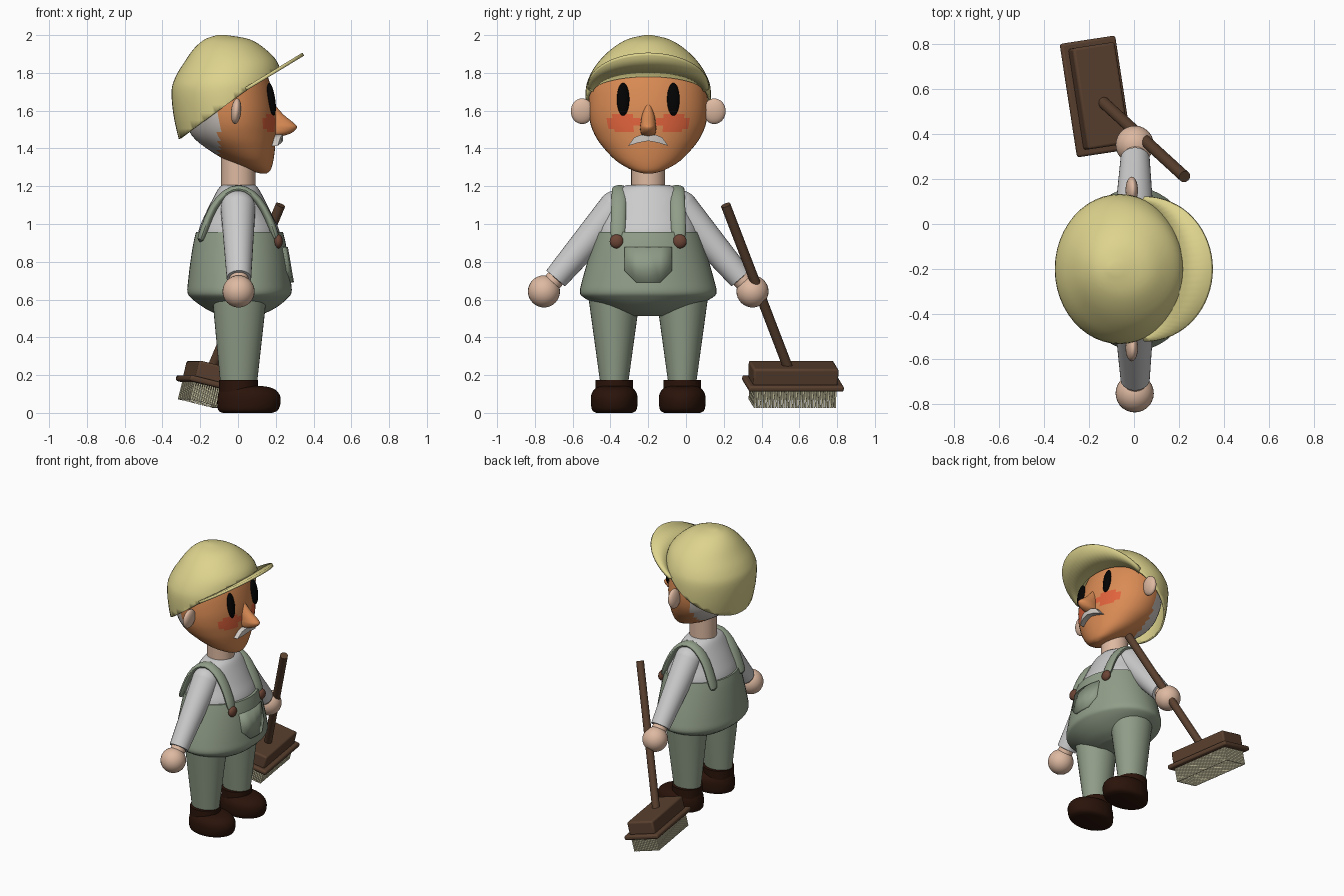
import bpy, bmesh
from math import sin, cos, pi, radians
from mathutils import Matrix, Vector

if "Cube" in bpy.data.objects:
    bpy.data.objects.remove(bpy.data.objects["Cube"])

CY = -0.2  # the figure's middle; it faces +x


def mat(name, hexcol):
    m = bpy.data.materials.new(name)
    c = [(int(hexcol[i:i + 2], 16) / 255) ** 2.2 for i in (0, 2, 4)]
    m.diffuse_color = (*c, 1)
    m.use_nodes = True
    m.node_tree.nodes["Principled BSDF"].inputs["Base Color"].default_value = m.diffuse_color
    return m


YELLOW, FACE, SKIN = mat("yellow", "DCD28C"), mat("face", "D98A55"), mat("skin", "DDB8A0")
GREEN, BOOT, WOOD = mat("green", "8F9C87"), mat("boot", "2E1A12"), mat("wood", "5A4232")
BUTTON, STRAW, BLACK = mat("button", "6B4638"), mat("straw", "CFC9A6"), mat("black", "0A0A0A")
HAIR, BLUSH = mat("hair", "CFC8C2"), mat("blush", "E0633F")


def finish(bm, name, m=None):
    bmesh.ops.recalc_face_normals(bm, faces=bm.faces)
    me = bpy.data.meshes.new(name)
    bm.to_mesh(me)
    bm.free()
    ob = bpy.data.objects.new(name, me)
    bpy.context.collection.objects.link(ob)
    if m:
        me.materials.append(m)
    return ob


def loft(name, rings, m=None, cy=CY, n=36, sub=4, cap_bottom=True):
    """Stack of ellipses (z, xmin, xmax, half_y), smoothly interpolated."""
    R = [Vector(r) for r in rings]
    fine = []
    for i in range(len(R) - 1):
        a, b, c, d = R[max(i - 1, 0)], R[i], R[i + 1], R[min(i + 2, len(R) - 1)]
        for k in range(sub):
            t = k / sub
            fine.append(0.5 * (2 * b + (c - a) * t + (2 * a - 5 * b + 4 * c - d) * t * t
                               + (3 * b - a - 3 * c + d) * t ** 3))
    fine.append(R[-1])
    bm = bmesh.new()
    loops = []
    for z, x0, x1, h in fine:
        loops.append([bm.verts.new(((x0 + x1) / 2 + (x1 - x0) / 2 * cos(2 * pi * j / n),
                                    cy + h * sin(2 * pi * j / n), z)) for j in range(n)])
    for a, b in zip(loops, loops[1:]):
        for j in range(n):
            bm.faces.new((a[j], a[(j + 1) % n], b[(j + 1) % n], b[j]))
    if cap_bottom:
        bm.faces.new(loops[0])
    bm.faces.new(loops[-1])
    return finish(bm, name, m)


def ball(name, c, r, m=None, tilt=0):
    bm = bmesh.new()
    bmesh.ops.create_uvsphere(bm, u_segments=28, v_segments=16, radius=1)
    bm.transform(Matrix.Translation(c) @ Matrix.Rotation(tilt, 4, 'Y') @ Matrix.Diagonal((*r, 1)))
    return finish(bm, name, m)


def rod(name, a, b, ra, rb, m=None):
    a, b = Vector(a), Vector(b)
    bm = bmesh.new()
    bmesh.ops.create_cone(bm, cap_ends=True, segments=28, radius1=ra, radius2=rb, depth=(b - a).length)
    q = (b - a).to_track_quat('Z', 'Y').to_matrix().to_4x4()
    bm.transform(Matrix.Translation((a + b) / 2) @ q)
    return finish(bm, name, m)


def solidify(ob, t, off=-1):
    s = ob.modifiers.new("thickness", 'SOLIDIFY')
    s.thickness, s.offset = t, off


# Head, with hair at the back and blushed cheeks
head = loft("head", [(1.267, .12, .15, .02), (1.285, .06, .172, .085), (1.335, -.06, .187, .17),
                     (1.41, -.18, .197, .242), (1.47, -.245, .2, .282), (1.54, -.275, .2, .308),
                     (1.63, -.295, .195, .316), (1.75, -.3, .168, .3), (1.85, -.25, .12, .23),
                     (1.94, -.16, .02, .1)], FACE, n=48)
head.data.materials.append(HAIR)
head.data.materials.append(BLUSH)
for p in head.data.polygons:
    x, y, z = p.center
    if x < -.1:
        p.material_index = 1
    elif x > .03 and ((abs(y - CY) - .135) / .08) ** 2 + ((z - 1.535) / .05) ** 2 < 1:
        p.material_index = 2
loft("nose", [(1.64, .16, .188, .012), (1.58, .14, .24, .032), (1.535, .14, .295, .04),
              (1.51, .14, .312, .043), (1.48, .14, .28, .038), (1.462, .14, .22, .02)], FACE, n=24)
loft("neck", [(1.17, -.09, .092, .09), (1.4, -.09, .092, .09)], SKIN, sub=1)

# Moustache
half = [(0, 1.465), (.037, 1.473), (.074, 1.458), (.106, 1.414), (.053, 1.43), (0, 1.44)]
bm = bmesh.new()
for s in (-1, 1):
    front, back = [[bm.verts.new((x - 2.5 * y * y, CY + s * y, z)) for y, z in half] for x in (.238, .16)]
    for L in (front, back):
        bm.faces.new((L[0], L[1], L[4], L[5]))
        bm.faces.new((L[1], L[2], L[4]))
        bm.faces.new((L[2], L[3], L[4]))
    for i in range(5):
        bm.faces.new((front[i], front[i + 1], back[i + 1], back[i]))
bmesh.ops.remove_doubles(bm, verts=bm.verts, dist=1e-4)
finish(bm, "moustache", HAIR)

# Cap: dome cut on a slope, plus peak
cap = loft("cap_dome", [(1.38, -.295, .2, .3), (1.55, -.337, .22, .327), (1.7, -.352, .227, .332),
                        (1.78, -.33, .227, .312), (1.86, -.282, .207, .262), (1.93, -.232, .14, .19),
                        (1.978, -.175, .06, .11), (2.0, -.11, -.06, .02)], YELLOW, n=48, cap_bottom=False)
bm = bmesh.new()
bm.from_mesh(cap.data)
bmesh.ops.bisect_plane(bm, geom=bm.verts[:] + bm.edges[:] + bm.faces[:], plane_co=(0, 0, 1.675),
                       plane_no=(-.72, 0, 1), clear_inner=True)
bm.to_mesh(cap.data)
bm.free()
solidify(cap, .012)
bm = bmesh.new()
rows = []
for i in range(33):
    a = -pi / 2 + pi * i / 32
    pts = [(.03 + .13 * cos(a), .29 * sin(a)), (.05 + .296 * cos(a), .322 * sin(a))]
    rows.append([bm.verts.new((x, CY + y, 1.69 + .605 * x)) for x, y in pts])
for a, b in zip(rows, rows[1:]):
    bm.faces.new((a[0], a[1], b[1], b[0]))
solidify(finish(bm, "cap_peak", YELLOW), .018, 0)

# Shirt and overalls
loft("shirt", [(.85, -.22, .23, .27), (.96, -.21, .22, .268), (1.05, -.175, .18, .235),
               (1.14, -.13, .135, .205), (1.185, -.105, .11, .165), (1.207, -.085, .09, .11)])
loft("overalls", [(.512, -.07, .09, .11), (.535, -.14, .16, .19), (.57, -.2, .22, .265),
                  (.61, -.25, .265, .34), (.64, -.268, .284, .362), (.7, -.264, .28, .35),
                  (.8, -.252, .268, .322), (.9, -.236, .252, .292), (.958, -.222, .238, .274)], GREEN, n=48)

# Chest pocket
bm = bmesh.new()
cols = []
for y, zb in ((-.122, .75), (-.063, .69), (0, .69), (.063, .69), (.122, .75)):
    cols.append([bm.verts.new((.268 - .17 * (z - .75) - 1.5 * y * y + .005, CY + y, z)) for z in (.876, zb)])
for a, b in zip(cols, cols[1:]):
    bm.faces.new((a[0], a[1], b[1], b[0]))
solidify(finish(bm, "chest_pocket", GREEN), .026, 0)

# Mirrored parts
STRAP = [(-.205, .9), (-.175, .98), (-.135, 1.09), (-.065, 1.17), (.005, 1.196),
         (.075, 1.165), (.137, 1.09), (.185, .98), (.205, .91)]
for s, side in ((-1, "right"), (1, "left")):
    ball(f"{side}_eye", (.177, CY + s * .133, 1.66), (.02, .033, .088), BLACK, -.15)
    ball(f"{side}_ear", (-.01, CY + s * .35, 1.597), (.027, .06, .068), SKIN, .1)
    ball(f"{side}_button", (.213, CY + s * .167, .908), (.024, .037, .037), BUTTON)
    # strap: flattened tube swept over the shoulder
    bm = bmesh.new()
    loops = []
    for i, (x, z) in enumerate(STRAP):
        a, b = STRAP[max(i - 1, 0)], STRAP[min(i + 1, len(STRAP) - 1)]
        nrm = Vector((a[1] - b[1], 0, b[0] - a[0])).normalized()
        yc = CY + s * (.15 + .012 * abs(i - 4) / 4)
        loops.append([bm.verts.new(Vector((x, yc + .042 * cos(t), z)) + nrm * .022 * sin(t))
                      for t in [2 * pi * k / 12 for k in range(12)]])
    for a, b in zip(loops, loops[1:]):
        for k in range(12):
            bm.faces.new((a[k], a[(k + 1) % 12], b[(k + 1) % 12], b[k]))
    bm.faces.new(loops[0])
    bm.faces.new(loops[-1])
    ob = finish(bm, f"{side}_strap", GREEN)
    ob.modifiers.new("smooth", 'SUBSURF').levels = 1
    # arm
    sh, wr, hand = (0, CY + s * .172, 1.085), (.005, CY + s * .49, .712), (.003, CY + s * .552, .643)
    ball(f"{side}_shoulder", sh, (.092, .092, .092))
    rod(f"{side}_sleeve", sh, wr, .092, .065)
    rod(f"{side}_wrist", wr, hand, .05, .05, SKIN)
    ball(f"{side}_hand", hand, (.085, .085, .085), SKIN)
    # leg and boot
    cy = CY + s * .18
    loft(f"{side}_trouser_leg", [(.15, -.093, .1, .073), (.6, -.135, .15, .135)], GREEN, cy, sub=1)
    loft(f"{side}_boot_cuff", [(.06, -.1, .105, .1), (.175, -.1, .105, .1)], BOOT, cy, sub=1)
    loft(f"{side}_boot", [(0, -.08, .18, .095), (.015, -.105, .212, .117), (.06, -.11, .226, .124),
                          (.1, -.105, .218, .12), (.13, -.095, .185, .1), (.142, -.07, .13, .07)], BOOT, cy)

# Broom
rod("broom_handle", (.225, .21, 1.1), (-.145, .548, .22), .026, .026, WOOD)
M = Matrix.Translation((-.165, .567, .17)) @ Matrix.Rotation(radians(8.7), 4, 'Z') @ Matrix.Rotation(radians(14), 4, 'Y')


def box(bm, c, size):
    bmesh.ops.create_cube(bm, size=1, matrix=M @ Matrix.Translation(c) @ Matrix.Diagonal((*size, 1)))


for name, c, size in (("broom_flange", (0, 0, -.015), (.255, .51, .032)),
                      ("broom_block", (0, 0, .04), (.195, .455, .095))):
    bm = bmesh.new()
    box(bm, c, size)
    ob = finish(bm, name, WOOD)
    b = ob.modifiers.new("round", 'BEVEL')
    b.width, b.segments = .012, 3
bm = bmesh.new()
for s in (-1, 1):
    for i in range(36):
        box(bm, (s * .09, -.215 + .43 * i / 35, -.072), (.009, .009, .104))
    for i in range(1, 15):
        box(bm, (-.09 + .18 * i / 15, s * .215, -.072), (.009, .009, .104))
finish(bm, "broom_bristles", STRAW)

# Smooth shading
for ob in bpy.context.collection.objects:
    if ob.name != "broom_bristles":
        ob.select_set(True)
        bpy.context.view_layer.objects.active = ob
bpy.ops.object.shade_smooth_by_angle(angle=radians(40))
